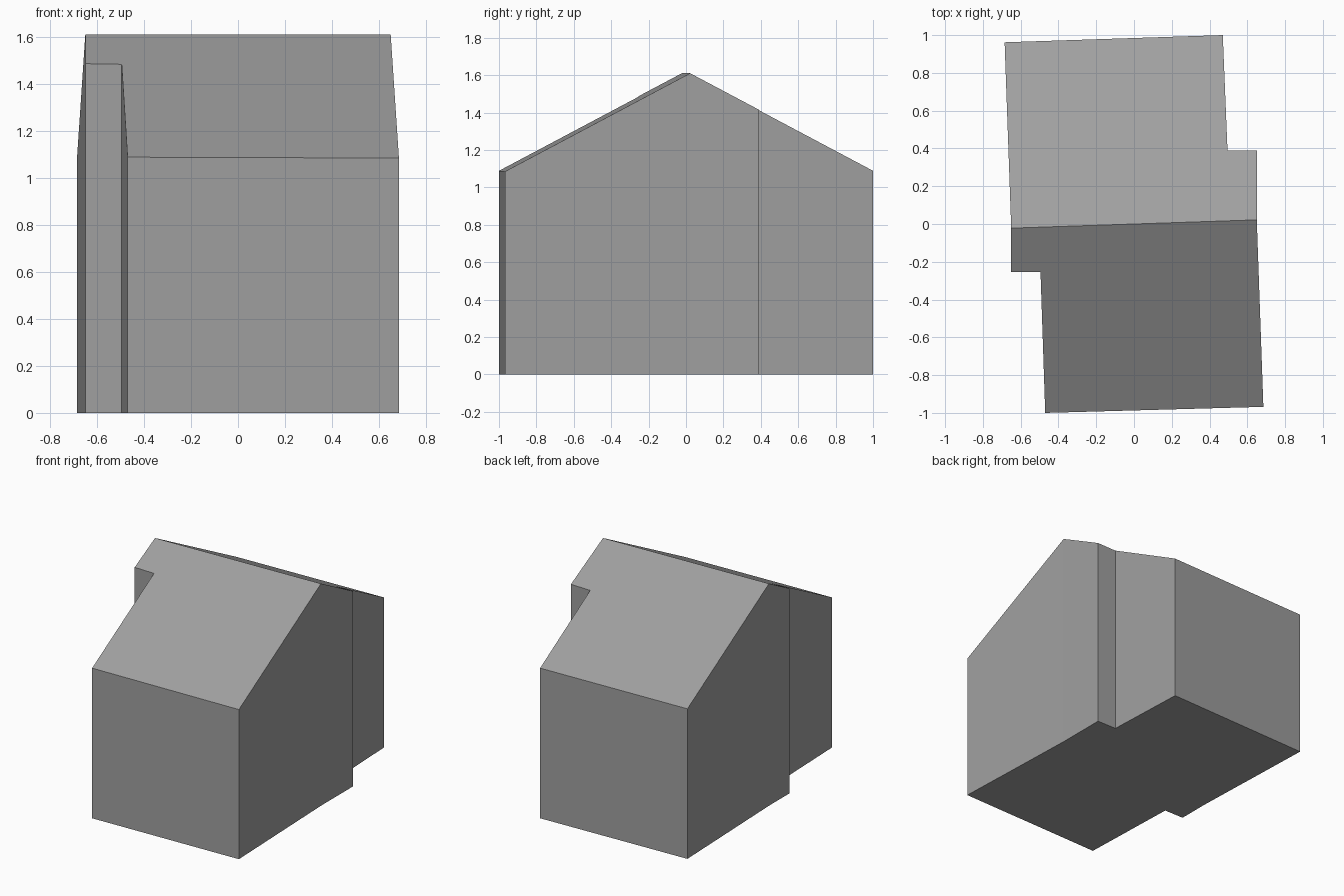
import bpy
import bmesh

cube = bpy.data.objects.get("Cube")
if cube:
    bpy.data.objects.remove(cube, do_unlink=True)

RIDGE_Z = 1.61
PITCH = 0.53
RIDGE_X, RIDGE_Y = 0.65, 0.022


def roof_height(x, y):
    """Height of the gable roof, falling away from the slightly skewed ridge."""
    return RIDGE_Z - PITCH * abs(y - x * RIDGE_Y / RIDGE_X)


# Plain grey for the whole building
grey = bpy.data.materials.new("plain_grey")
grey.use_nodes = True
colour = (0.35, 0.35, 0.35, 1)
grey.diffuse_color = colour
grey.node_tree.nodes["Principled BSDF"].inputs["Base Color"].default_value = colour

# Stepped footprint, counter-clockwise, with a corner at each ridge end
footprint = [
    (-RIDGE_X, -RIDGE_Y), (-0.65, -0.255), (-0.495, -0.255), (-0.47, -1.0),
    (0.685, -0.968),
    (RIDGE_X, RIDGE_Y), (0.65, 0.39), (0.495, 0.39), (0.47, 1.0),
    (-0.685, 0.962),
]

bm = bmesh.new()
base = [bm.verts.new((x, y, 0)) for x, y in footprint]
top = [bm.verts.new((x, y, roof_height(x, y))) for x, y in footprint]
count = len(footprint)
half = count // 2

# Floor and walls
bm.faces.new(base[::-1])
for i in range(count):
    j = (i + 1) % count
    bm.faces.new((base[i], base[j], top[j], top[i]))

# Two roof slopes meeting at the ridge
bm.faces.new(top[:half + 1])
bm.faces.new(top[half:] + top[:1])
bmesh.ops.recalc_face_normals(bm, faces=bm.faces)

mesh = bpy.data.meshes.new("house")
bm.to_mesh(mesh)
bm.free()
mesh.materials.append(grey)
house = bpy.data.objects.new("house", mesh)
bpy.context.collection.objects.link(house)
